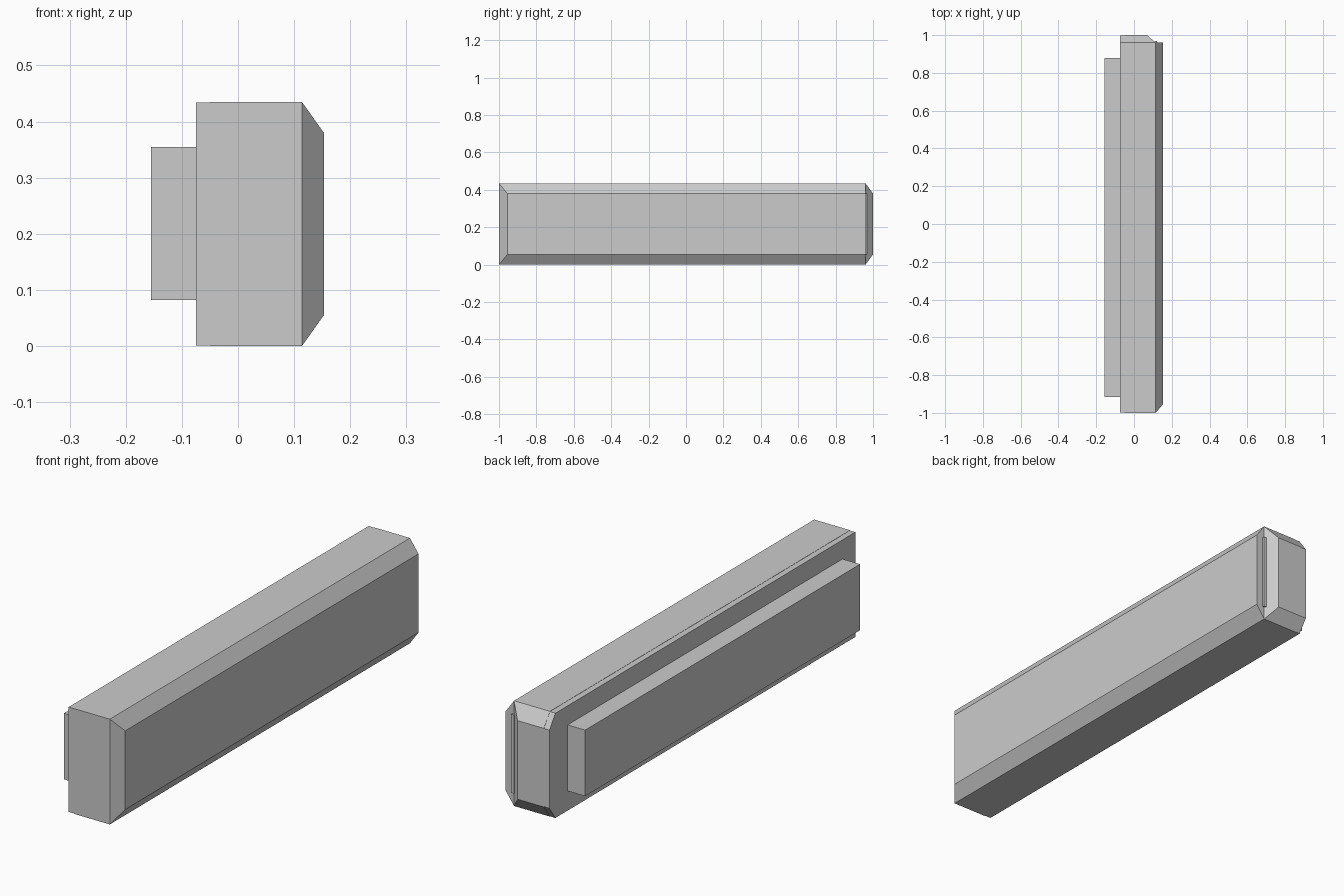
import bpy, bmesh, math

if "Cube" in bpy.data.objects:
    bpy.data.objects.remove(bpy.data.objects["Cube"])

grey = bpy.data.materials.new("plain grey")
grey.diffuse_color = (0.6, 0.6, 0.6, 1)
grey.use_nodes = True
grey.node_tree.nodes["Principled BSDF"].inputs["Base Color"].default_value = grey.diffuse_color

MID = 0.2175          # middle height of the bar
HALF, INNER = 0.2175, 0.1625   # half heights: full and chamfered


def finish(name, bm):
    bmesh.ops.remove_doubles(bm, verts=bm.verts, dist=1e-5)
    bmesh.ops.dissolve_degenerate(bm, edges=bm.edges, dist=1e-5)
    bmesh.ops.dissolve_limit(bm, angle_limit=math.radians(0.5),
                             verts=bm.verts, edges=bm.edges)
    bmesh.ops.recalc_face_normals(bm, faces=bm.faces)
    mesh = bpy.data.meshes.new(name)
    bm.to_mesh(mesh)
    bm.free()
    mesh.materials.append(grey)
    ob = bpy.data.objects.new(name, mesh)
    bpy.context.collection.objects.link(ob)
    return ob


def loft(name, sections):
    """Skin six-sided sections: x, front y, shoulder y, back y, half height, back half height."""
    bm = bmesh.new()
    rings = []
    for x, front, shoulder, back, h, hb in sections:
        outline = [(front, -h), (shoulder, -h), (back, -hb),
                   (back, hb), (shoulder, h), (front, h)]
        rings.append([bm.verts.new((x, y, MID + z)) for y, z in outline])
    for a, b in zip(rings, rings[1:]):
        for i in range(6):
            j = (i + 1) % 6
            bm.faces.new((a[i], a[j], b[j], b[i]))
    bm.faces.new(rings[0])
    bm.faces.new(rings[-1])
    return finish(name, bm)


def box(name, x, y, z):
    bm = bmesh.new()
    bmesh.ops.create_cube(bm, size=1)
    for v in bm.verts:
        v.co = [r[0] if c < 0 else r[1] for c, r in zip(v.co, (x, y, z))]
    return finish(name, bm)


# main bar with chamfered right face and chamfered back end
loft("main_bar", [
    (-0.05, -1.0, 0.96, 1.0, HALF, INNER),
    (0.07, -1.0, 0.96, 1.0, HALF, INNER),
    (0.114, -1.0, 0.96, 0.96, HALF, HALF),
    (0.153, -0.955, 0.96, 0.96, INNER, INNER),
])

# thin backing slab, a hair smaller so a seam shows
loft("backing_slab", [
    (-0.075, -0.999, 0.96, 0.999, HALF - 0.001, INNER - 0.001),
    (-0.05, -0.999, 0.96, 0.999, HALF - 0.001, INNER - 0.001),
])

# mounting rail on the left side
box("mounting_rail", (-0.155, -0.075), (-0.915, 0.88), (0.082, 0.355))

# narrow lip standing in the back corner
box("corner_lip", (0.108, 0.122), (0.95, 0.968), (0.055, 0.38))
